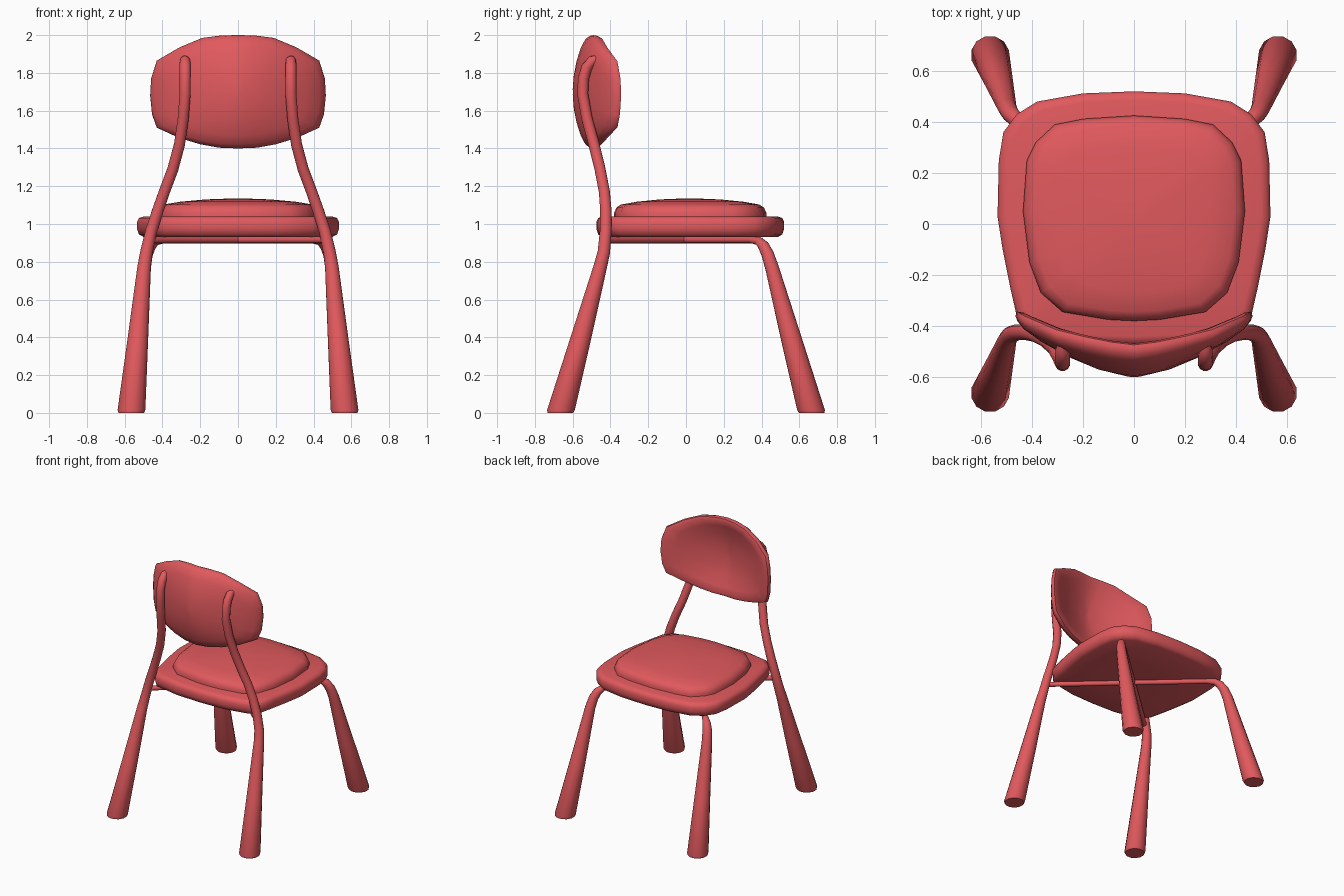
import bpy, bmesh, math
from mathutils import Vector

if "Cube" in bpy.data.objects:
    bpy.data.objects.remove(bpy.data.objects["Cube"])

red = bpy.data.materials.new("red_plastic")
red.diffuse_color = (0.75, 0.10, 0.11, 1)
red.use_nodes = True
red.node_tree.nodes["Principled BSDF"].inputs["Base Color"].default_value = red.diffuse_color


def finish(bm, name, angle):
    bmesh.ops.recalc_face_normals(bm, faces=bm.faces)
    me = bpy.data.meshes.new(name)
    bm.to_mesh(me)
    bm.free()
    ob = bpy.data.objects.new(name, me)
    bpy.context.collection.objects.link(ob)
    me.materials.append(red)
    bpy.ops.object.select_all(action='DESELECT')
    ob.select_set(True)
    bpy.context.view_layer.objects.active = ob
    bpy.ops.object.shade_smooth_by_angle(angle=math.radians(angle))
    return ob


def bridge(bm, rings):
    for a, b in zip(rings, rings[1:]):
        n = len(a)
        for i in range(n):
            j = (i + 1) % n
            bm.faces.new((a[i], a[j], b[j], b[i]))
    bm.faces.new(rings[0])
    bm.faces.new(rings[-1])


def pad(name, half, centre, profile, place, angle=50):
    """Mirrored half outline, scaled into rings following profile (scale, height)."""
    outline = half + [(-x, y) for x, y in half[-2:0:-1]]
    bm = bmesh.new()
    rings = [[bm.verts.new(place(x * s, centre + (y - centre) * s, h))
              for x, y in outline] for s, h in profile]
    bridge(bm, rings)
    return finish(bm, name, angle)


def tube(name, path, side, sides=12):
    """Tapered tube along (x, y, z, radius) points, cut level at the floor."""
    bm = bmesh.new()
    pts = [Vector((p[0] * side, p[1], p[2])) for p in path]
    ref = Vector((side, -1, 0))
    rings = []
    for k, p in enumerate(pts):
        t = (pts[min(k + 1, len(pts) - 1)] - pts[max(k - 1, 0)]).normalized()
        if p.z < 0.1:
            t = Vector((0, 0, 1))
        u = (ref - t * ref.dot(t)).normalized()
        v = t.cross(u)
        r = path[k][3]
        rings.append([bm.verts.new(p + r * (math.cos(a) * u + math.sin(a) * v))
                      for a in (2 * math.pi * i / sides for i in range(sides))])
    bridge(bm, rings)
    return finish(bm, name, 50)


def flat(x, y, h):
    return (x, y, h)


# Seat shell
pad("seat",
    [(0, .52), (.2, .512), (.38, .48), (.46, .43), (.512, .36), (.53, .25),
     (.535, .03), (.515, -.1), (.485, -.25), (.46, -.36), (.40, -.43), (.2, -.468), (0, -.475)],
    .02,
    [(.4, .93), (.93, .93), (.98, .945), (1, .975), (1, 1.01), (.98, 1.032), (.93, 1.04), (.4, 1.042)],
    flat)

# Domed cushion
pad("seat_cushion",
    [(0, .425), (.2, .412), (.31, .39), (.385, .32), (.42, .25), (.435, .05),
     (.41, -.15), (.365, -.27), (.28, -.345), (.1, -.375), (0, -.38)],
    .02,
    [(.9, 1.03), (1, 1.03), (1, 1.06), (.97, 1.087), (.91, 1.103), (.7, 1.118), (.4, 1.13), (.1, 1.135)],
    flat)


# Backrest, bent into a shallow cup
def cup(x, z, h):
    e = min(abs(x) / .46, 1)
    return (x, -.56 + .2 * e ** 1.6 + .07 * ((z - 1.7) / .3) ** 2 * (1 - e * e) + h, z)


pad("backrest",
    [(0, 2.0), (.09, 1.998), (.19, 1.985), (.31, 1.935), (.43, 1.865), (.46, 1.77),
     (.465, 1.68), (.455, 1.58), (.43, 1.51), (.31, 1.455), (.2, 1.422), (.1, 1.404), (0, 1.4)],
    1.7,
    [(.05, -.04), (.3, -.04), (.55, -.04), (.78, -.039), (.93, -.033), (.985, -.018), (1, 0),
     (.985, .018), (.93, .031), (.78, .034), (.55, .034), (.3, .034), (.05, .034)],
    cup)

# Legs: one front leg runs on under the seat as a diagonal brace
front = [(.565, .665, 0, .07), (.564, .662, .015, .076), (.53, .558, .39, .056),
         (.497, .455, .77, .037), (.484, .432, .84, .034), (.463, .41, .885, .03),
         (.435, .385, .91, .023), (.39, .345, .916, .018), (-.45, -.42, .916, .018)]
back = [(.565, -.665, 0, .07), (.564, -.662, .015, .076), (.53, -.558, .39, .056),
        (.497, -.455, .77, .037), (.485, -.435, .85, .034), (.46, -.425, .96, .032),
        (.425, -.424, 1.07, .031), (.39, -.432, 1.17, .03), (.345, -.455, 1.29, .03),
        (.31, -.487, 1.42, .03), (.29, -.525, 1.56, .03), (.28, -.547, 1.69, .03),
        (.28, -.543, 1.77, .03), (.28, -.525, 1.83, .03), (.28, -.495, 1.865, .028),
        (.28, -.465, 1.875, .02)]
for side, label in ((1, "right"), (-1, "left")):
    tube("front_leg_and_brace_" + label, front, side)
    tube("back_leg_and_upright_" + label, back, side)
